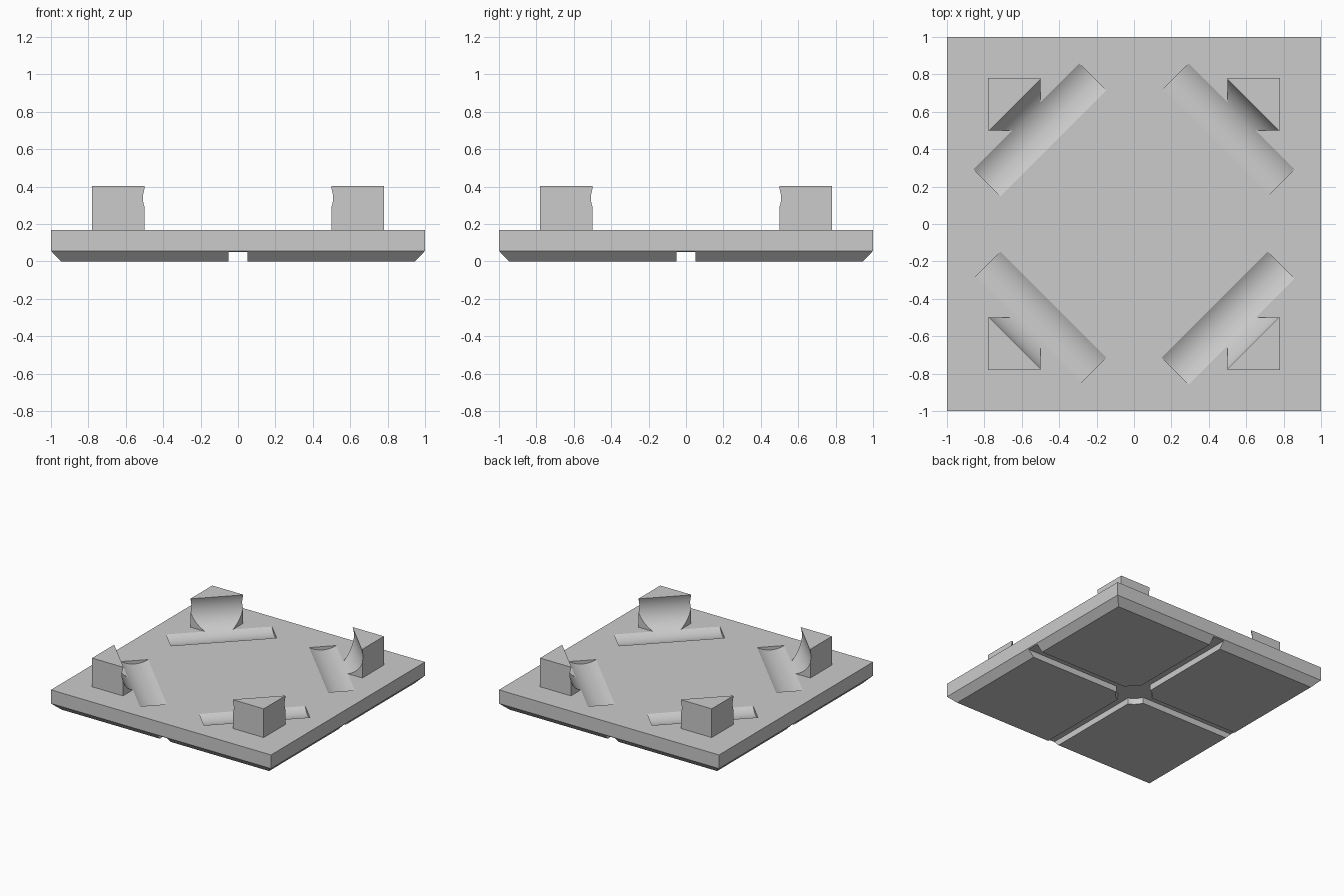
import bpy
import bmesh
from math import pi, cos, sin
from mathutils import Matrix

if "Cube" in bpy.data.objects:
    bpy.data.objects.remove(bpy.data.objects["Cube"])

BEVEL_Z, TOP_Z, BLOCK_Z = 0.056, 0.168, 0.404
CHANNEL_DEPTH = 0.05
BORE_R, BORE_LEN, BORE_DIST, BORE_Z = 0.2, 0.8, 0.711, 0.34

grey = bpy.data.materials.new("light grey")
grey.use_nodes = True
grey.diffuse_color = (0.6, 0.6, 0.6, 1)
grey.node_tree.nodes["Principled BSDF"].inputs["Base Color"].default_value = (0.6, 0.6, 0.6, 1)


def make(name, bm):
    bmesh.ops.recalc_face_normals(bm, faces=bm.faces)
    mesh = bpy.data.meshes.new(name)
    bm.to_mesh(mesh)
    bm.free()
    mesh.materials.append(grey)
    obj = bpy.data.objects.new(name, mesh)
    bpy.context.scene.collection.objects.link(obj)
    return obj


def box(name, low, high):
    bm = bmesh.new()
    bmesh.ops.create_cube(bm, size=1)
    for v in bm.verts:
        v.co = [lo if c < 0 else hi for c, lo, hi in zip(v.co, low, high)]
    return make(name, bm)


def cylinder(name, radius, length, matrix):
    bm = bmesh.new()
    bmesh.ops.create_cone(bm, cap_ends=True, segments=96, radius1=radius,
                          radius2=radius, depth=length, matrix=matrix)
    return make(name, bm)


def activate(obj):
    bpy.ops.object.select_all(action="DESELECT")
    obj.select_set(True)
    bpy.context.view_layer.objects.active = obj


def cut(obj, cutters):
    activate(obj)
    for cutter in cutters:
        mod = obj.modifiers.new("cut", "BOOLEAN")
        mod.operation = "DIFFERENCE"
        mod.solver = "EXACT"
        mod.object = cutter
        bpy.ops.object.modifier_apply(modifier=mod.name)
    bpy.ops.object.shade_smooth_by_angle(angle=pi / 6)


# Square plate with a bevelled underside
bm = bmesh.new()
rings = [[bm.verts.new((sx * h, sy * h, z)) for sx, sy in ((-1, -1), (1, -1), (1, 1), (-1, 1))]
         for h, z in ((0.945, 0), (1, BEVEL_Z), (1, TOP_Z))]
for lower, upper in zip(rings, rings[1:]):
    for i in range(4):
        j = (i + 1) % 4
        bm.faces.new((lower[i], lower[j], upper[j], upper[i]))
bm.faces.new(rings[0])
bm.faces.new(rings[-1])
plate = make("base_plate", bm)

# Cross channels and round recess under the plate
helpers = [
    box("channel_cutter_x", (-1.2, -0.05, -0.1), (1.2, 0.05, CHANNEL_DEPTH)),
    box("channel_cutter_y", (-0.05, -1.2, -0.1), (0.05, 1.2, CHANNEL_DEPTH)),
    cylinder("recess_cutter", 0.14, 0.2, Matrix.Translation((0, 0, CHANNEL_DEPTH - 0.1))),
]

# Corner blocks, each hollowed by a horizontal bore that also grooves the plate
names = ("back_left", "back_right", "front_right", "front_left")
for i, name in enumerate(names):
    a = pi / 4 + i * pi / 2
    sx, sy = (1 if cos(a) > 0 else -1), (1 if sin(a) > 0 else -1)
    x0, x1 = sorted((0.5 * sx, 0.78 * sx))
    y0, y1 = sorted((0.5 * sy, 0.78 * sy))
    block = box(name + "_block", (x0, y0, TOP_Z), (x1, y1, BLOCK_Z))
    place = (Matrix.Rotation(a, 4, "Z") @ Matrix.Translation((BORE_DIST, 0, BORE_Z))
             @ Matrix.Rotation(pi / 2, 4, "X"))
    bore = cylinder(name + "_bore_cutter", BORE_R, BORE_LEN, place)
    cut(block, [bore])
    helpers.append(bore)

cut(plate, helpers)
for helper in helpers:
    bpy.data.objects.remove(helper)
